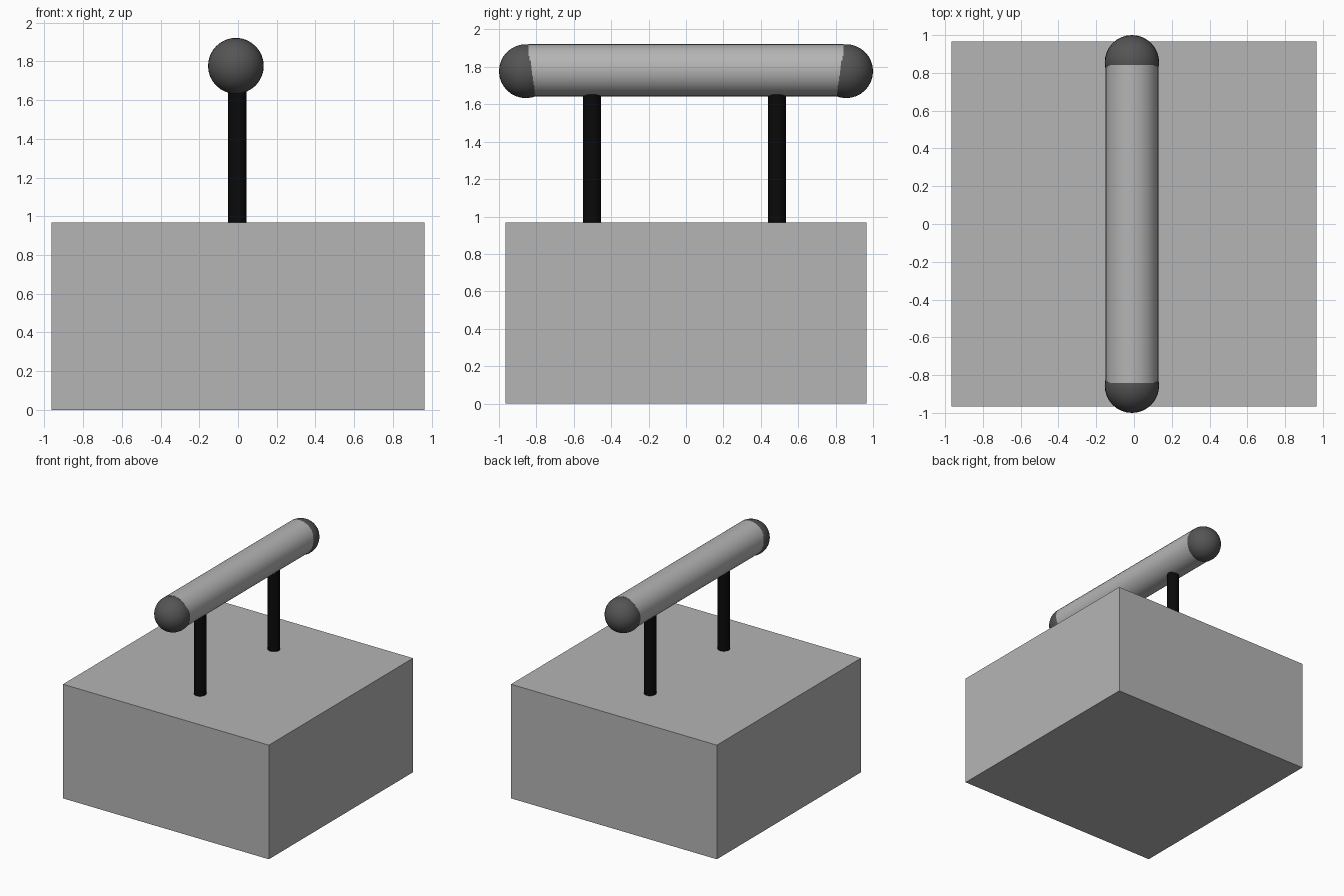
import bpy, bmesh, math
from mathutils import Matrix, Vector

if "Cube" in bpy.data.objects:
    bpy.data.objects.remove(bpy.data.objects["Cube"])

HALF, HEIGHT = 0.965, 0.967
SLOT_X, SLOT_Y, SLOT_HALF, SLOT_DEPTH = 0.773, 0.482, 0.098, 0.08


def material(name, value):
    mat = bpy.data.materials.new(name)
    mat.diffuse_color = (value, value, value, 1)
    mat.use_nodes = True
    mat.node_tree.nodes["Principled BSDF"].inputs["Base Color"].default_value = mat.diffuse_color
    return mat


grey = material("grey", 0.46)
dark = material("dark_grey", 0.09)
black = material("black", 0.003)


def finish(name, mat):
    obj = bpy.context.object
    obj.name = name
    obj.data.materials.append(mat)
    bpy.ops.object.shade_smooth_by_angle(angle=math.radians(40))
    return obj


# Base block: cut the slot outlines into a box, then push the slots down
bm = bmesh.new()
bmesh.ops.create_cube(bm, size=1, matrix=Matrix.Translation((0, 0, HEIGHT / 2))
                      @ Matrix.Diagonal((2 * HALF, 2 * HALF, HEIGHT, 1)))
cuts = [((s * SLOT_X, 0, 0), (1, 0, 0)) for s in (-1, 1)]
cuts += [((0, s * SLOT_Y + t * SLOT_HALF, 0), (0, 1, 0)) for s in (-1, 1) for t in (-1, 1)]
for co, no in cuts:
    bmesh.ops.bisect_plane(bm, geom=bm.verts[:] + bm.edges[:] + bm.faces[:],
                           dist=1e-5, plane_co=co, plane_no=no)


def in_slot(face):
    c = face.calc_center_median()
    return (face.normal.z > 0.9 and abs(c.x) < SLOT_X
            and abs(abs(c.y) - SLOT_Y) < SLOT_HALF)


bm.normal_update()
new = bmesh.ops.extrude_face_region(bm, geom=[f for f in bm.faces if in_slot(f)])["geom"]
for f in new:
    if isinstance(f, bmesh.types.BMFace):
        f.material_index = 1
bmesh.ops.translate(bm, vec=Vector((0, 0, -SLOT_DEPTH)),
                    verts=[v for v in new if isinstance(v, bmesh.types.BMVert)])
bmesh.ops.recalc_face_normals(bm, faces=bm.faces[:])
mesh = bpy.data.meshes.new("base_block")
bm.to_mesh(mesh)
bm.free()
mesh.materials.append(grey)
mesh.materials.append(dark)
bpy.context.collection.objects.link(bpy.data.objects.new("base_block", mesh))

# Posts rising from the slots
POST_LOW, POST_TOP = HEIGHT - SLOT_DEPTH, 1.70
for name, y in (("front_post", -0.502), ("back_post", 0.487)):
    bpy.ops.mesh.primitive_cylinder_add(vertices=32, radius=0.048, depth=POST_TOP - POST_LOW,
                                        location=(-0.004, y, (POST_TOP + POST_LOW) / 2))
    finish(name, black)

# Handle bar
bpy.ops.mesh.primitive_cylinder_add(vertices=32, radius=0.14, depth=1.685,
                                    location=(-0.011, 0, 1.782),
                                    rotation=(math.pi / 2, 0, 0))
finish("handle_bar", grey)

# Rounded knobs on both ends of the bar
for name, y in (("front_knob", -0.856), ("back_knob", 0.856)):
    bpy.ops.mesh.primitive_uv_sphere_add(segments=32, ring_count=16, radius=0.144,
                                         location=(-0.011, y, 1.777))
    finish(name, dark)
